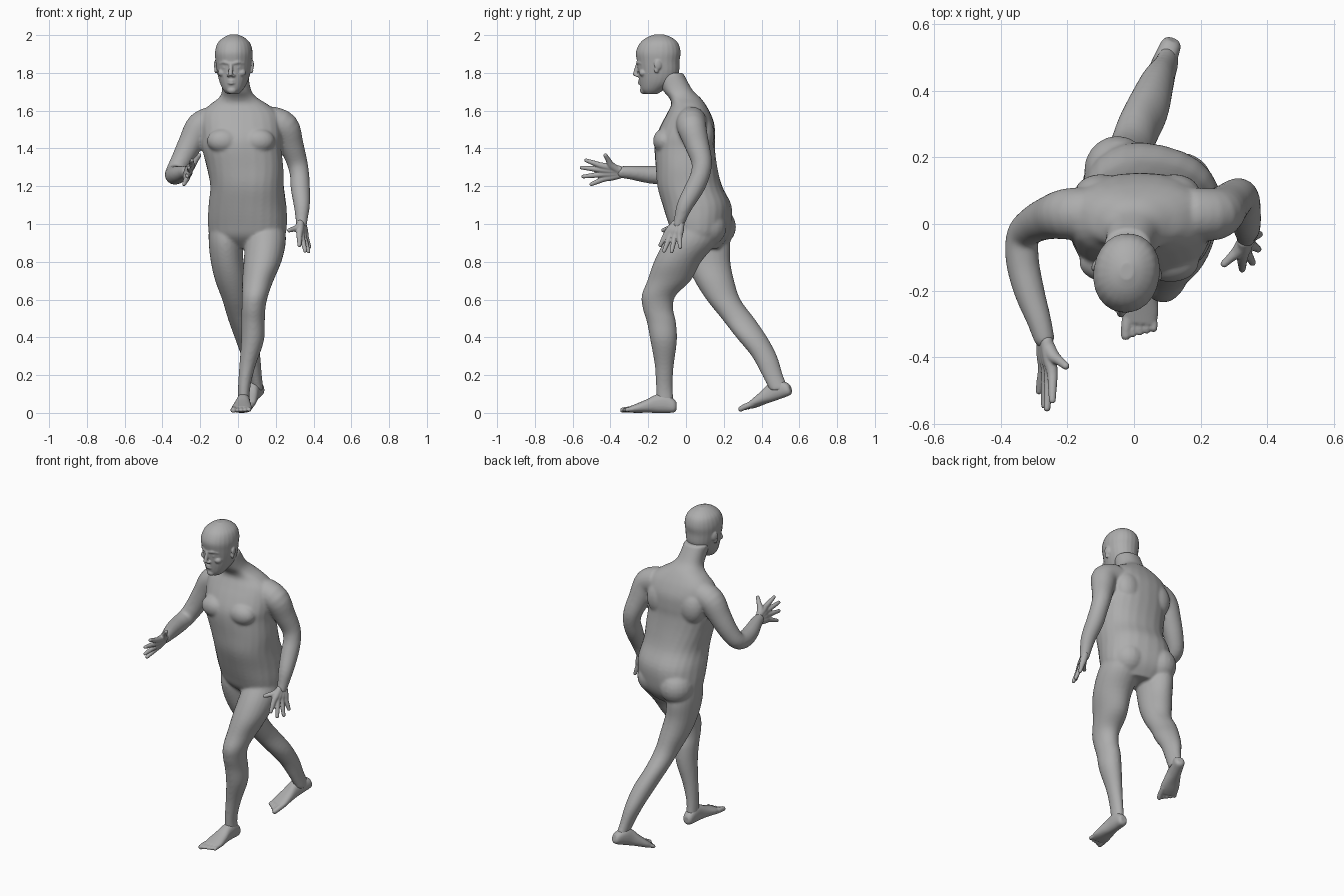
import bpy, bmesh
from math import cos, sin, pi, radians, copysign
from mathutils import Matrix, Vector, Quaternion

cube = bpy.data.objects.get("Cube")
if cube:
    bpy.data.objects.remove(cube, do_unlink=True)

skin = bpy.data.materials.new("plain_grey")
skin.use_nodes = True
GREY = (0.42, 0.42, 0.42, 1)
skin.diffuse_color = GREY
skin.node_tree.nodes["Principled BSDF"].inputs["Base Color"].default_value = GREY

SIDES = 24
IDENTITY = Matrix.Identity(4)


def spline(rows, steps=4):
    """Smooth interpolation through rows of equal length."""
    out = []
    for i in range(len(rows) - 1):
        a, b = rows[max(i - 1, 0)], rows[i]
        c, d = rows[i + 1], rows[min(i + 2, len(rows) - 1)]
        for s in range(steps):
            t = s / steps
            out.append([q + 0.5 * t * (r - p + t * (2 * p - 5 * q + 4 * r - u + t * (3 * (q - r) + u - p)))
                        for p, q, r, u in zip(a, b, c, d)])
    out.append(list(rows[-1]))
    return out


def loft(bm, rings):
    """Skin a list of point rings and close both ends."""
    loops = [[bm.verts.new(p) for p in ring] for ring in rings]
    for low, high in zip(loops, loops[1:]):
        for i in range(SIDES):
            j = (i + 1) % SIDES
            bm.faces.new((low[i], low[j], high[j], high[i]))
    bm.faces.new(loops[0][::-1])
    bm.faces.new(loops[-1])


def slices(bm, rows, power=2.0, m=IDENTITY):
    """Loft flat sections: height, centre x, centre y, radius x, radius y, optional twist."""
    rings = []
    for z, cx, cy, rx, ry, *twist in spline(rows):
        turn = Matrix.Rotation(radians(twist[0]) if twist else 0, 4, 'Z')
        ring = []
        for i in range(SIDES):
            c, s = cos(2 * pi * i / SIDES), sin(2 * pi * i / SIDES)
            p = Vector((rx * copysign(abs(c) ** (2 / power), c), ry * copysign(abs(s) ** (2 / power), s), 0))
            ring.append(m @ (turn @ p + Vector((cx, cy, z))))
        rings.append(ring)
    loft(bm, rings)


def tube(bm, rows, m=IDENTITY):
    """Round tube with rounded ends through rows of x, y, z, radius."""
    path = [(Vector(r[:3]), r[3]) for r in spline(rows)]
    (p, r), (q, s) = path[0], path[-1]
    head = (p - path[1][0]).normalized()
    tail = (q - path[-2][0]).normalized()
    path = [(p + head * r * 0.6, r * 0.6)] + path + [(q + tail * s * 0.6, s * 0.6)]
    rings, turn, last = [], Quaternion(), Vector((0, 0, 1))
    for k, (p, r) in enumerate(path):
        d = (path[min(k + 1, len(path) - 1)][0] - path[max(k - 1, 0)][0]).normalized()
        turn = last.rotation_difference(d) @ turn
        last = d
        rings.append([m @ (p + turn @ Vector((r * cos(2 * pi * i / SIDES), r * sin(2 * pi * i / SIDES), 0)))
                      for i in range(SIDES)])
    loft(bm, rings)


def blob(bm, centre, radii, m=IDENTITY):
    place = m @ Matrix.Translation(centre) @ Matrix.Diagonal((*radii, 1))
    bmesh.ops.create_uvsphere(bm, u_segments=20, v_segments=12, radius=1, matrix=place)


def fuse(name, bm, voxel, passes):
    """Blend all pieces in the bmesh into one smooth surface."""
    bmesh.ops.recalc_face_normals(bm, faces=bm.faces[:])
    mesh = bpy.data.meshes.new(name)
    bm.to_mesh(mesh)
    bm.free()
    mesh.materials.append(skin)
    obj = bpy.data.objects.new(name, mesh)
    bpy.context.collection.objects.link(obj)
    remesh = obj.modifiers.new("blend", 'REMESH')
    remesh.mode = 'VOXEL'
    remesh.voxel_size = voxel
    remesh.use_smooth_shade = True
    soften = obj.modifiers.new("soften", 'SMOOTH')
    soften.factor = 0.5
    soften.iterations = passes


# Torso and neck, hips turned against the shoulders
body = bmesh.new()
slices(body, [
    (.87, .05, .09, .12, .08, -15), (.93, .05, .08, .195, .135, -15),
    (1.0, .05, .075, .21, .16, -15), (1.1, .05, .058, .205, .178, -12),
    (1.2, .048, .02, .195, .17, -8), (1.3, .037, .003, .203, .163, -3),
    (1.4, .02, -.007, .21, .16, 0), (1.46, .02, -.003, .212, .157, 0),
    (1.53, .015, .01, .213, .14, 0), (1.59, .01, .015, .2, .113, 0),
    (1.635, .005, .012, .15, .09, 0), (1.67, 0, -.008, .1, .083, 0),
    (1.71, -.008, -.045, .077, .079, 0), (1.8, -.02, -.09, .073, .075, 0)], 2.3)

# Chest, seat and shoulder blades
for side in (-1, 1):
    blob(body, (.015 + side * .095, -.115, 1.44), (.085, .06, .065))
    blob(body, (.045 + side * .095, .135 - side * .025, .985), (.1, .105, .105))
    blob(body, (.01 + side * .11, .09, 1.47), (.08, .06, .1))

# Front leg (left) and trailing leg (right)
slices(body, [
    (.99, .15, .06, .1, .12), (.9, .145, .02, .108, .14), (.8, .13, -.045, .1, .125),
    (.7, .105, -.09, .083, .115), (.62, .09, -.145, .069, .09), (.55, .082, -.148, .063, .08),
    (.48, .08, -.13, .062, .077), (.38, .077, -.118, .06, .07), (.25, .05, -.115, .043, .05),
    (.14, .033, -.115, .033, .044), (.06, .03, -.11, .031, .045)])
slices(body, [
    (.99, -.06, .1, .095, .12), (.9, -.065, .105, .09, .13), (.8, -.057, .118, .087, .117),
    (.7, -.038, .15, .083, .105), (.6, -.015, .198, .069, .09), (.5, .008, .275, .062, .087),
    (.4, .043, .348, .061, .082), (.3, .068, .415, .05, .067), (.2, .09, .458, .036, .055),
    (.12, .104, .495, .031, .052)])

# Arms: left hanging, right bent forward
tube(body, [
    (.17, .03, 1.545, .08), (.245, .03, 1.515, .078), (.282, .058, 1.42, .065), (.312, .083, 1.33, .055),
    (.326, .075, 1.26, .051), (.33, .045, 1.19, .051), (.338, -.005, 1.1, .043),
    (.337, -.03, 1.03, .033), (.336, -.043, .99, .028)])
tube(body, [
    (-.13, .03, 1.545, .08), (-.2, .03, 1.515, .077), (-.25, .02, 1.43, .066), (-.298, .0, 1.34, .056),
    (-.333, -.035, 1.275, .05), (-.335, -.11, 1.258, .05), (-.315, -.2, 1.262, .046),
    (-.285, -.29, 1.272, .037), (-.268, -.35, 1.275, .031)])
fuse("body", body, 0.008, 7)

# Head, turned slightly to its right
head = bmesh.new()
facing = Matrix.Translation((-.022, -.145, 0)) @ Matrix.Rotation(radians(-8), 4, 'Z')
slices(head, [
    (1.688, 0, -.04, .03, .032), (1.71, 0, -.032, .052, .06), (1.75, 0, -.01, .073, .092),
    (1.8, 0, 0, .087, .108), (1.86, 0, -.002, .096, .113), (1.91, 0, -.002, .099, .119),
    (1.957, 0, .002, .086, .102), (1.987, 0, .003, .055, .067), (2.003, 0, .003, .02, .025)], 2.1, facing)
tube(head, [(0, -.11, 1.852, .009), (0, -.12, 1.815, .011), (0, -.126, 1.79, .012)], facing)
for z, r in ((1.758, .007), (1.746, .008)):
    tube(head, [(-.027, -.087, z, .004), (0, -.103, z, r), (.027, -.087, z, .004)], facing)
blob(head, (0, -.08, 1.708), (.026, .02, .02), facing)
for side in (-1, 1):
    blob(head, (side * .013, -.112, 1.786), (.01, .012, .008), facing)
    blob(head, (side * .033, -.092, 1.828), (.015, .013, .009), facing)
    blob(head, (side * .05, -.075, 1.8), (.025, .022, .02), facing)
    tube(head, [(side * .012, -.108, 1.85, .009), (side * .035, -.103, 1.856, .01),
                (side * .062, -.08, 1.85, .008)], facing)
    # Ear shell and lobe
    lean = facing @ Matrix.Translation((side * .096, .01, 1.835)) @ Matrix.Rotation(side * .35, 4, 'Z')
    blob(head, (0, 0, .008), (.009, .021, .028), lean)
    blob(head, (-side * .003, -.008, -.02), (.008, .012, .018), lean)
fuse("head", head, 0.0045, 3)


def hand(name, wrist, index, little, tips, thumb):
    """Four fingers fanned from the wrist, and a thumb."""
    bm = bmesh.new()
    wrist, index, little = Vector(wrist), Vector(index), Vector(little)
    for i, tip in enumerate(tips):
        knuckle = index.lerp(little, i / 3)
        tip = Vector(tip)
        start = wrist + (knuckle - index.lerp(little, 0.5)) * 0.35
        tube(bm, [(*start, .02), (*start.lerp(knuckle, 0.6), .02), (*knuckle, .016),
                  (*knuckle.lerp(tip, 0.5), .013), (*knuckle.lerp(tip, 0.93), .01)])
    thumb = Vector(thumb)
    base = wrist.lerp(index, 0.35)
    tube(bm, [(*wrist, .02), (*base.lerp(thumb, 0.25), .02),
              (*base.lerp(thumb, 0.6), .014), (*base.lerp(thumb, 0.95), .011)])
    fuse(name, bm, 0.004, 3)


hand("left_hand", (.336, -.04, 1.005), (.325, -.105, .945), (.358, -.035, .935),
     [(.325, -.14, .88), (.358, -.12, .848), (.376, -.078, .845), (.38, -.03, .87)], (.265, -.125, .965))
hand("right_hand", (-.268, -.345, 1.275), (-.245, -.45, 1.31), (-.272, -.432, 1.24),
     [(-.245, -.538, 1.34), (-.262, -.565, 1.3), (-.27, -.555, 1.25), (-.287, -.51, 1.207)], (-.2, -.43, 1.37))


def foot(name, side, place, yaw, pitch):
    """Foot lofted heel to ball, with five toes."""
    bm = bmesh.new()
    m = (Matrix.Translation(place) @ Matrix.Rotation(radians(yaw), 4, 'Z')
         @ Matrix.Rotation(radians(pitch), 4, 'X') @ Matrix.Rotation(pi / 2, 4, 'X'))
    slices(bm, [
        (-.06, 0, .035, .018, .02), (-.045, 0, .038, .03, .036), (0, 0, .052, .035, .052),
        (.05, 0, .048, .038, .048), (.1, 0, .036, .047, .035), (.15, 0, .025, .054, .025),
        (.19, 0, .018, .05, .016)], 2.3, m)
    for i in range(5):
        x = side * (.0205 * i - .039)
        r = .016 if i == 0 else .0115
        tube(bm, [(x * 0.9, .02, .15, r), (x, .018, .195, r), (x, .014, .232 - .007 * i, r * 0.9)], m)
    fuse(name, bm, 0.0045, 3)


foot("left_foot", 1, (.03, -.11, 0), -4, 0)
foot("right_foot", -1, (.1, .51, .078), -22, 18)
